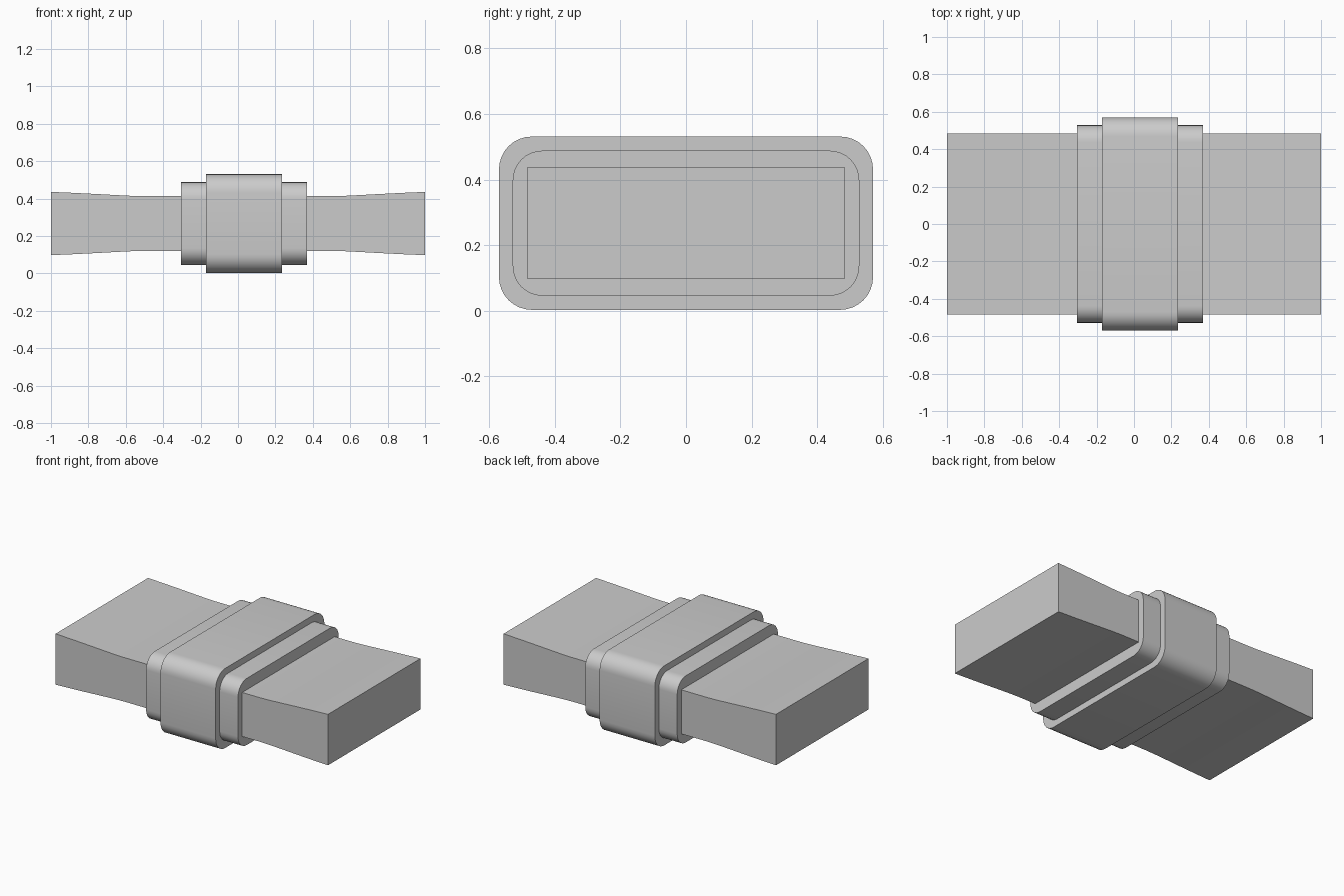
import bpy, bmesh, math

if "Cube" in bpy.data.objects:
    bpy.data.objects.remove(bpy.data.objects["Cube"])

ZC = 0.267  # height of the long axis


def extrude_profile(name, points, direction, angle=30):
    """Make a closed solid by extruding a planar outline."""
    bm = bmesh.new()
    face = bm.faces.new([bm.verts.new(p) for p in points])
    new = bmesh.ops.extrude_face_region(bm, geom=[face], use_keep_orig=True)["geom"]
    bmesh.ops.translate(bm, vec=direction,
                        verts=[g for g in new if isinstance(g, bmesh.types.BMVert)])
    bmesh.ops.recalc_face_normals(bm, faces=bm.faces)
    mesh = bpy.data.meshes.new(name)
    bm.to_mesh(mesh)
    bm.free()
    obj = bpy.data.objects.new(name, mesh)
    bpy.context.collection.objects.link(obj)
    bpy.ops.object.select_all(action='DESELECT')
    obj.select_set(True)
    bpy.context.view_layer.objects.active = obj
    bpy.ops.object.shade_smooth_by_angle(angle=math.radians(angle))
    return obj


def rounded_band(name, x0, x1, half_y, half_z, radius, steps=8):
    """Rounded-rectangle collar running along x."""
    pts = []
    for k, (sy, sz) in enumerate([(1, 1), (-1, 1), (-1, -1), (1, -1)]):
        for i in range(steps + 1):
            a = math.pi / 2 * (k + i / steps)
            pts.append((x0,
                        sy * (half_y - radius) + radius * math.cos(a),
                        ZC + sz * (half_z - radius) + radius * math.sin(a)))
    return extrude_profile(name, pts, (x1 - x0, 0, 0))


# Strap: slab that flares gently in thickness towards both ends
half = [(0.50, 0.146), (0.57, 0.148), (0.65, 0.152), (0.76, 0.158),
        (0.88, 0.164), (1.0, 0.169)]
top = [(-x, h) for x, h in reversed(half)] + half
outline = [(x, -0.485, ZC + h) for x, h in top]
outline += [(x, -0.485, ZC - h) for x, h in reversed(top)]
extrude_profile("strap", outline, (0, 0.97, 0))

# Stepped collar around the middle
rounded_band("inner_collar", -0.305, 0.37, 0.528, 0.221, 0.09)
rounded_band("outer_collar", -0.17, 0.235, 0.57, 0.264, 0.10)
